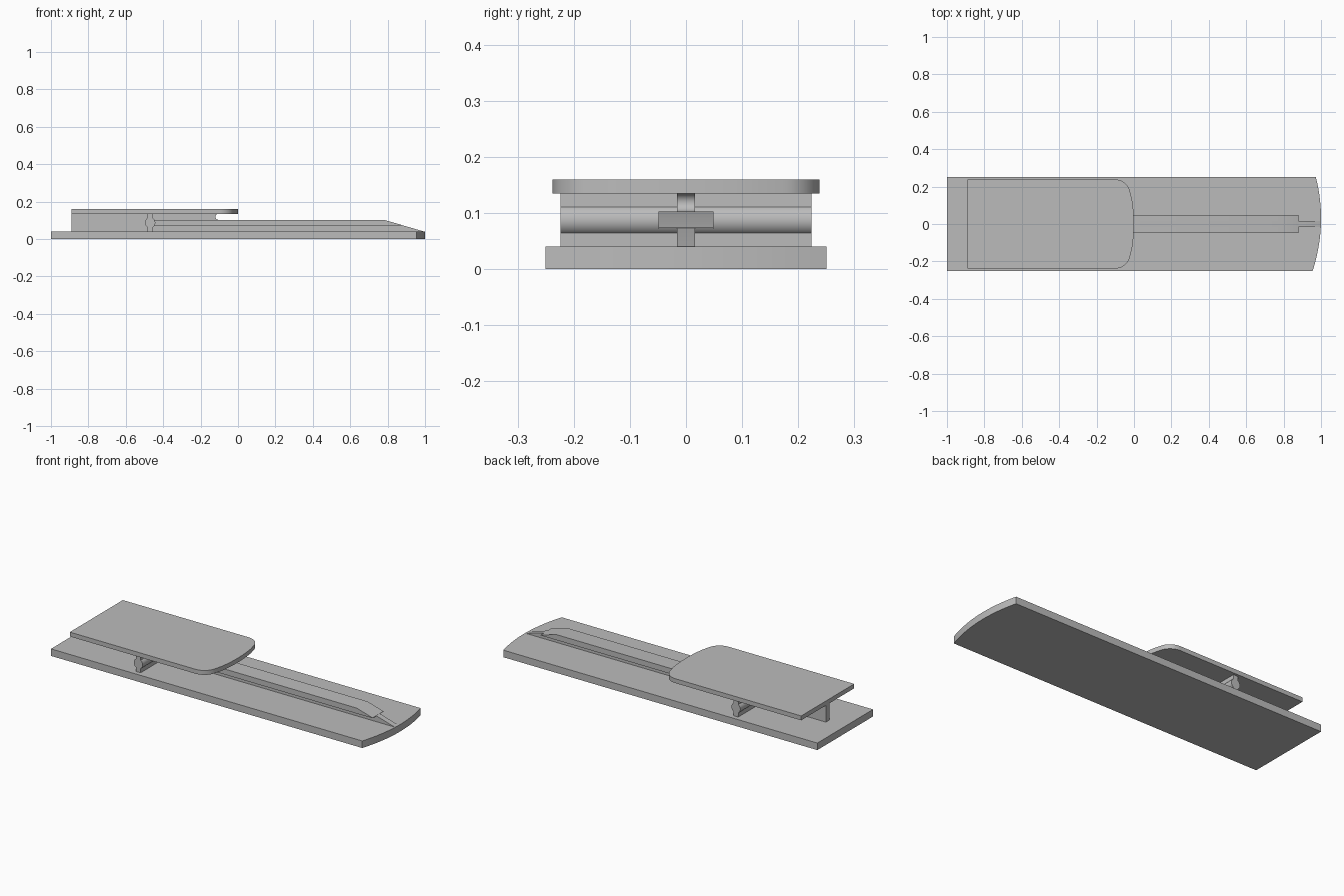
import bpy, bmesh
from math import sin, cos, pi, radians
from mathutils import Vector

cube = bpy.data.objects.get("Cube")
if cube:
    bpy.data.objects.remove(cube, do_unlink=True)

grey = bpy.data.materials.new("plain grey")
grey.use_nodes = True
colour = (0.5, 0.5, 0.5, 1)
grey.diffuse_color = colour
grey.node_tree.nodes["Principled BSDF"].inputs["Base Color"].default_value = colour


def extrude(name, points, start, end, axis):
    """Extrude a flat profile along y (points are x, z) or z (points are x, y)."""
    bm = bmesh.new()
    place = (lambda a, b: (a, start, b)) if axis == "y" else (lambda a, b: (a, b, start))
    face = bm.faces.new([bm.verts.new(place(a, b)) for a, b in points])
    moved = bmesh.ops.extrude_face_region(bm, geom=[face])["geom"]
    offset = Vector((0, end - start, 0)) if axis == "y" else Vector((0, 0, end - start))
    bmesh.ops.translate(bm, vec=offset, verts=[v for v in moved if isinstance(v, bmesh.types.BMVert)])
    bmesh.ops.recalc_face_normals(bm, faces=bm.faces)
    mesh = bpy.data.meshes.new(name)
    bm.to_mesh(mesh)
    bm.free()
    mesh.materials.append(grey)
    obj = bpy.data.objects.new(name, mesh)
    bpy.context.collection.objects.link(obj)
    bpy.ops.object.select_all(action="DESELECT")
    obj.select_set(True)
    bpy.context.view_layer.objects.active = obj
    bpy.ops.object.shade_smooth_by_angle(angle=radians(30))
    return obj


def arc(cx, cy, rx, ry, a0, a1, steps=12):
    angles = [radians(a0 + (a1 - a0) * i / steps) for i in range(steps + 1)]
    return [(cx + rx * cos(a), cy + ry * sin(a)) for a in angles]


# Long base with a slightly off-centre curved end
half = 0.25
ys = [-half + 2 * half * i / 24 for i in range(25)]
end_curve = [(1 - 0.57 * (y - 0.03) ** 2, y) for y in ys]
extrude("base", [(-1, half), (-1, -half)] + end_curve, 0, 0.04, "z")

# Upper plate with a bowed, round-cornered end
corner = arc(-0.1, 0.158, 0.08, 0.08, 90, 12)
bow = [(-0.6 * y * y, y) for y in (0.13, 0.09, 0.045)]
side = corner + bow
outline = [(-0.89, 0.238)] + side + [(0, 0)] + [(x, -y) for x, y in reversed(side)] + [(-0.89, -0.238)]
extrude("upper_plate", outline, 0.135, 0.16, "z")

# Central web with the rounded slot under the plate and the sloping tip
slot = arc(-0.105, 0.119, 0.016, 0.016, 270, 90)
web = [(-0.89, 0.04), (0.995, 0.04), (0.78, 0.103)] + slot + [(-0.105, 0.135), (-0.89, 0.135)]
extrude("central_web", web, -0.016, 0.016, "y")

# Wide rail head on the web
rail = [(-0.47, 0.072), (0.88, 0.072), (0.88, 0.0743), (0.78, 0.103), (-0.47, 0.103)]
extrude("rail_head", rail, -0.049, 0.049, "y")

# Cross bar: a round core between two flat ribs
right = [(-0.455, 0.04)] + arc(-0.47, 0.0875, 0.028, 0.028, -57, 57) + [(-0.455, 0.135)]
left = [(-0.94 - x, z) for x, z in reversed(right)]
extrude("cross_bar", right + left, -0.224, 0.224, "y")
